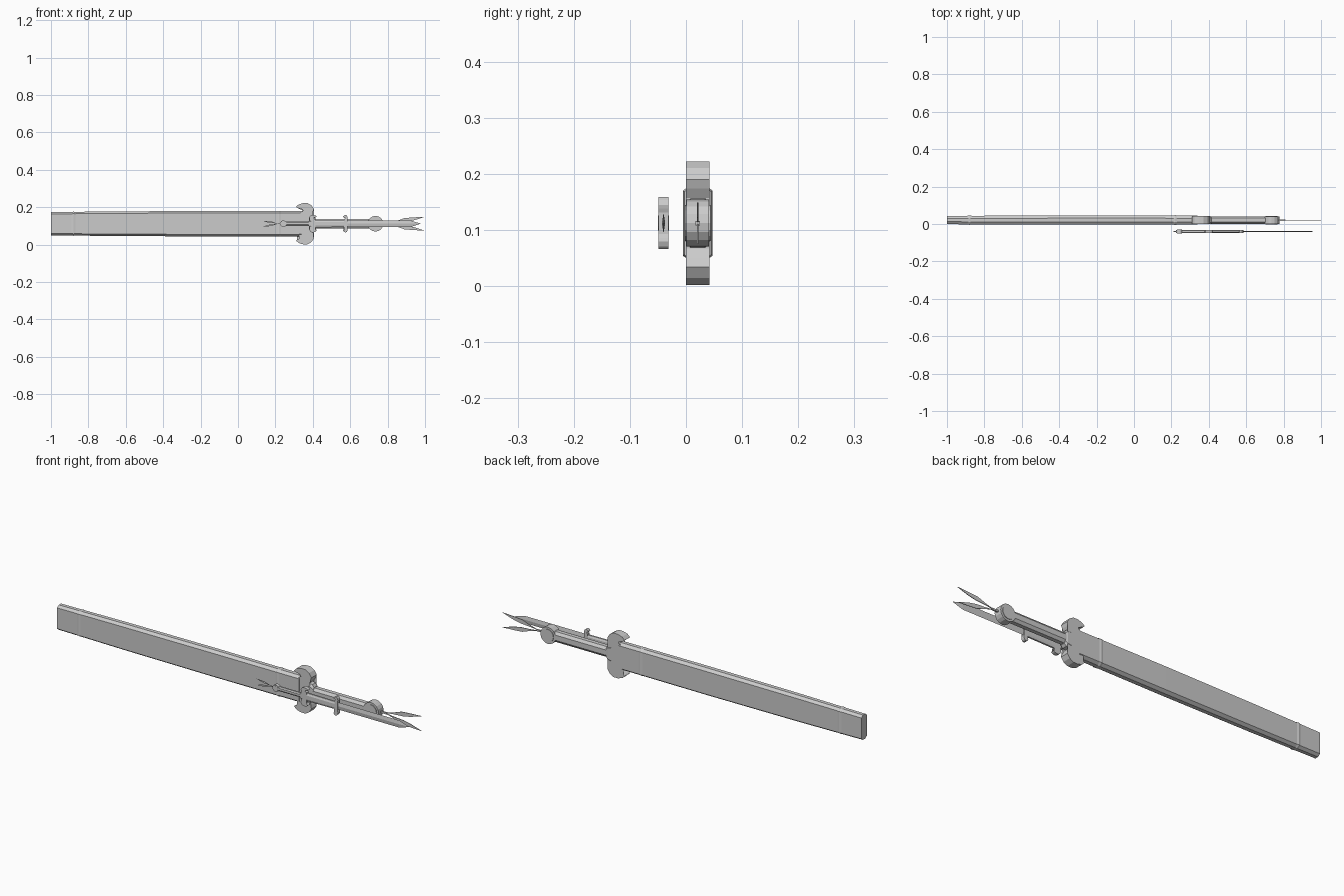
import bpy, bmesh, math

if "Cube" in bpy.data.objects:
    bpy.data.objects.remove(bpy.data.objects["Cube"])

ZC = 0.112  # height of both weapons' centre line


def finish(name, bm):
    bmesh.ops.recalc_face_normals(bm, faces=bm.faces)
    me = bpy.data.meshes.new(name)
    bm.to_mesh(me)
    bm.free()
    ob = bpy.data.objects.new(name, me)
    bpy.context.collection.objects.link(ob)
    return ob


def plate(name, outline, thick, place):
    """Extrude an (x, z) outline symmetrically along y."""
    bm = bmesh.new()
    rings = [[bm.verts.new(place(x, y, z)) for x, z in outline]
             for y in (-thick / 2, thick / 2)]
    bm.faces.new(rings[0])
    bm.faces.new(rings[1][::-1])
    n = len(outline)
    for i in range(n):
        j = (i + 1) % n
        bm.faces.new((rings[0][i], rings[0][j], rings[1][j], rings[1][i]))
    bmesh.ops.triangulate(bm, faces=[f for f in bm.faces if len(f.verts) > 4])
    return finish(name, bm)


def bar(name, stations, section, place):
    """Loft a (y, z) section along x; stations are (x, y half, z half)."""
    bm = bmesh.new()
    rings = [[bm.verts.new(place(x, y * sy, z * sz)) for y, z in section]
             for x, sy, sz in stations]
    n = len(section)
    for a, b in zip(rings, rings[1:]):
        for i in range(n):
            j = (i + 1) % n
            bm.faces.new((a[i], a[j], b[j], b[i]))
    bm.faces.new(rings[0])
    bm.faces.new(rings[-1][::-1])
    return finish(name, bm)


def mirrored(quarter):
    """Mirror a top-half outline about z = 0."""
    return quarter + [(x, -z) for x, z in reversed(quarter)]


def octagon(cy, cz):
    return [(1, cz), (cy, 1), (-cy, 1), (-1, cz),
            (-1, -cz), (-cy, -1), (cy, -1), (1, -cz)]


def placer(x0, y0, scale, sx=1):
    return lambda x, y, z: (x0 + sx * scale * x, y0 + scale * y, ZC + scale * z)


# Crescent guard, horns towards -x in local space
HALF_GUARD = [(-0.03, 0.0), (-0.03, 0.056), (-0.012, 0.07), (-0.018, 0.078), (-0.045, 0.085),
              (-0.05, 0.09), (-0.036, 0.103), (-0.012, 0.11), (0.012, 0.11),
              (0.033, 0.098), (0.046, 0.078), (0.04, 0.062), (0.03, 0.045),
              (0.03, 0.0)]
GUARD = HALF_GUARD + [(x, -z) for x, z in reversed(HALF_GUARD[1:-1])]


def hilt(prefix, place):
    plate(prefix + "_guard", GUARD, 0.042, place)
    # Collar behind the guard
    bar(prefix + "_collar", [(0.025, 0.022, 0.045), (0.045, 0.022, 0.04),
                             (0.055, 0.019, 0.028)], octagon(0.6, 0.7), place)
    # Grip
    bar(prefix + "_grip", [(0.04, 0.02, 0.026), (0.35, 0.02, 0.026)],
        octagon(0.5, 0.5), place)
    # Round pommel with raised centre
    for part, r, t in (("pommel", 0.042, 0.04), ("pommel_boss", 0.032, 0.046)):
        disc = [(0.375 + r * math.cos(k * math.pi / 8), r * math.sin(k * math.pi / 8))
                for k in range(16)]
        plate(prefix + "_" + part, disc, t, place)
    # Two leaf-shaped ribbons and their cord
    plate(prefix + "_cord", [(0.41, -0.004), (0.41, 0.004), (0.45, 0.004), (0.45, -0.004)],
          0.008, place)
    for side, s in (("upper", 1), ("lower", -1)):
        leaf = [(0.435, 0.0), (0.48, 0.012), (0.53, 0.030), (0.58, 0.034),
                (0.64, 0.037), (0.58, 0.018), (0.54, 0.010), (0.485, 0.006)]
        plate(prefix + "_ribbon_" + side, [(x, z * s) for x, z in leaf], 0.003, place)


# Large sword
big = placer(0.36, 0.021, 1)
hilt("sword", big)
SHEATH = octagon(0.4, 0.84)
bar("scabbard", [(-1.36, 0.022, 0.062), (-1.0, 0.024, 0.066),
                 (-0.5, 0.025, 0.068), (-0.02, 0.024, 0.067)], SHEATH, big)
for nm, x, y, z in (("tip_band", -1.24, 0.0255, 0.0645), ("mouth_band", -0.14, 0.0265, 0.069)):
    bar(nm, [(x - 0.01, y - 0.002, z - 0.002), (x, y, z),
             (x + 0.01, y - 0.002, z - 0.002)], SHEATH, big)

# Small dagger pointing the other way, in front of the sword
small = placer(0.4, -0.04, 0.42, -1)
hilt("dagger", small)
near = placer(0, -0.04, 1)
bar("dagger_forte", [(0.40, 0.008, 0.02), (0.58, 0.008, 0.018)], octagon(0.5, 0.5), near)
plate("dagger_blade_guard", [(x * 0.6, z) for x, z in GUARD], 0.042,
      placer(0.575, -0.04, 0.42))
bar("dagger_blade", [(0.56, 0.003, 0.018), (0.92, 0.003, 0.018), (0.975, 0.0003, 0.001)],
    [(1, 0), (0, 1), (-1, 0), (0, -1)], near)
